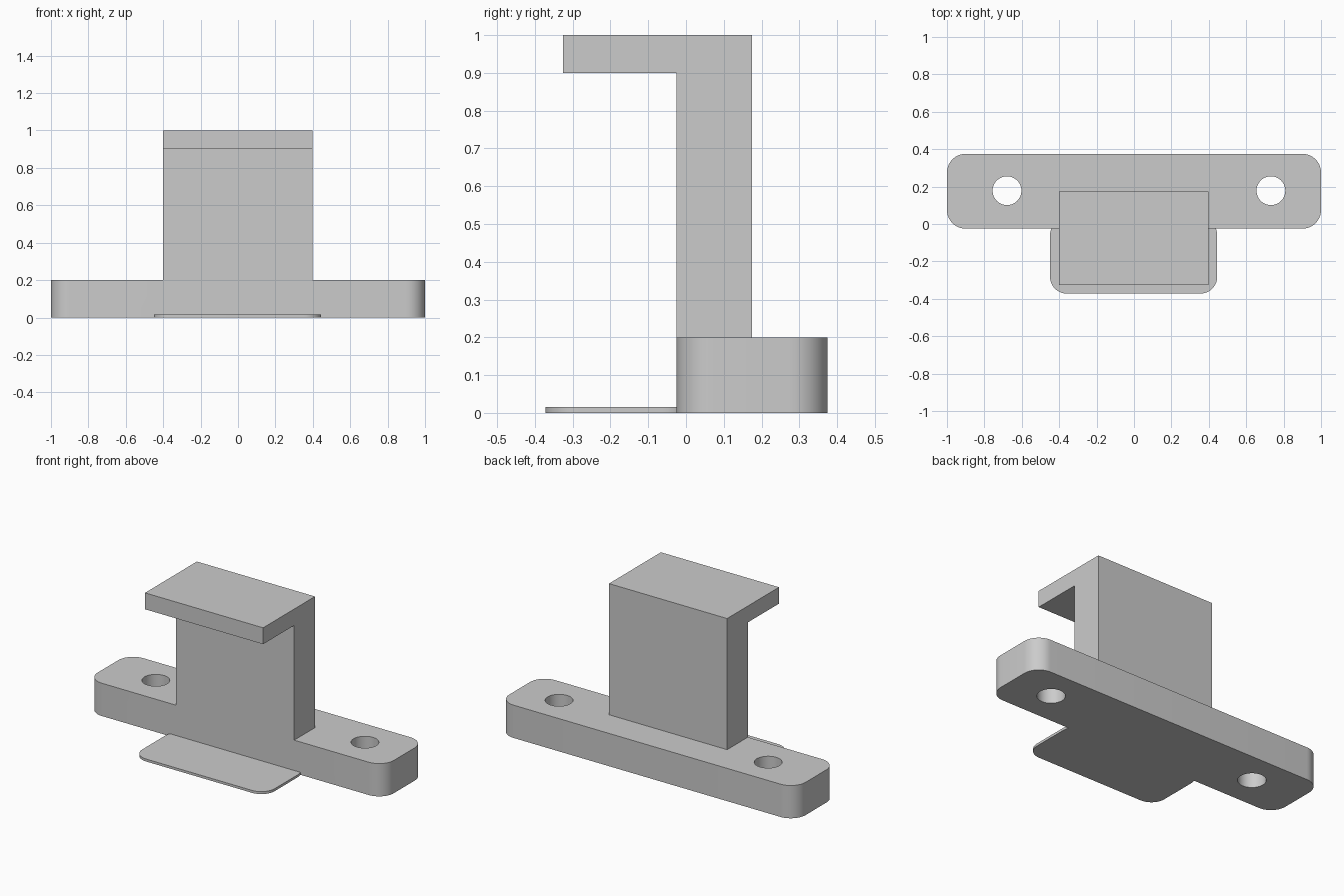
import bpy
import bmesh
from math import cos, sin, pi, radians
from mathutils import Matrix, Vector

cube = bpy.data.objects.get("Cube")
if cube:
    bpy.data.objects.remove(cube)

grey = bpy.data.materials.new("plain grey")
grey.use_nodes = True
colour = (0.6, 0.6, 0.6, 1)
grey.diffuse_color = colour
grey.node_tree.nodes["Principled BSDF"].inputs["Base Color"].default_value = colour


def prism(name, outline, direction):
    """Extrude a closed outline of points along a direction."""
    bm = bmesh.new()
    face = bm.faces.new([bm.verts.new(p) for p in outline])
    new = bmesh.ops.extrude_face_region(bm, geom=[face])["geom"]
    verts = [v for v in new if isinstance(v, bmesh.types.BMVert)]
    bmesh.ops.translate(bm, verts=verts, vec=Vector(direction))
    bmesh.ops.recalc_face_normals(bm, faces=bm.faces)
    mesh = bpy.data.meshes.new(name)
    bm.to_mesh(mesh)
    bm.free()
    mesh.materials.append(grey)
    obj = bpy.data.objects.new(name, mesh)
    bpy.context.collection.objects.link(obj)
    return obj


def arc(x, y, z, r, start, sweep, steps):
    return [(x + r * cos(start + sweep * i / steps),
             y + r * sin(start + sweep * i / steps), z) for i in range(steps + 1)]


def rounded_slab(name, x0, x1, y0, y1, height, r):
    corners = [(x1 - r, y1 - r), (x0 + r, y1 - r), (x0 + r, y0 + r), (x1 - r, y0 + r)]
    outline = []
    for i, (x, y) in enumerate(corners):
        outline += arc(x, y, 0, r, i * pi / 2, pi / 2, 12)
    return prism(name, outline, (0, 0, height))


def combine(target, other, operation):
    """Apply a boolean and discard the helper."""
    mod = target.modifiers.new(operation, 'BOOLEAN')
    mod.operation = operation
    mod.solver = 'EXACT'
    mod.object = other
    bpy.context.view_layer.objects.active = target
    bpy.ops.object.modifier_apply(modifier=mod.name)
    bpy.data.objects.remove(other)


# Mounting bar with rounded ends
mount = rounded_slab("hook_mount", -1, 1, -0.025, 0.375, 0.2, 0.1)

# Upright with a forward-facing lip, drawn as a side profile
side = [(-0.025, 0.1), (0.175, 0.1), (0.175, 1), (-0.325, 1), (-0.325, 0.9), (-0.025, 0.9)]
hook = prism("hook", [(-0.4, y, z) for y, z in side], (0.797, 0, 0))
combine(mount, hook, 'UNION')

# Thin foot tab in front
tab = rounded_slab("foot_tab", -0.449, 0.445, -0.372, 0.03, 0.015, 0.09)
combine(mount, tab, 'UNION')

# Screw holes
for x in (-0.679, 0.732):
    circle = arc(x, 0.178, -0.1, 0.077, 0, 2 * pi, 48)[:-1]
    combine(mount, prism("hole_cutter", circle, (0, 0, 0.5)), 'DIFFERENCE')

# Smooth rounded walls, crisp edges
bpy.ops.object.select_all(action='DESELECT')
mount.select_set(True)
bpy.context.view_layer.objects.active = mount
bpy.ops.object.shade_smooth_by_angle(angle=radians(30))
